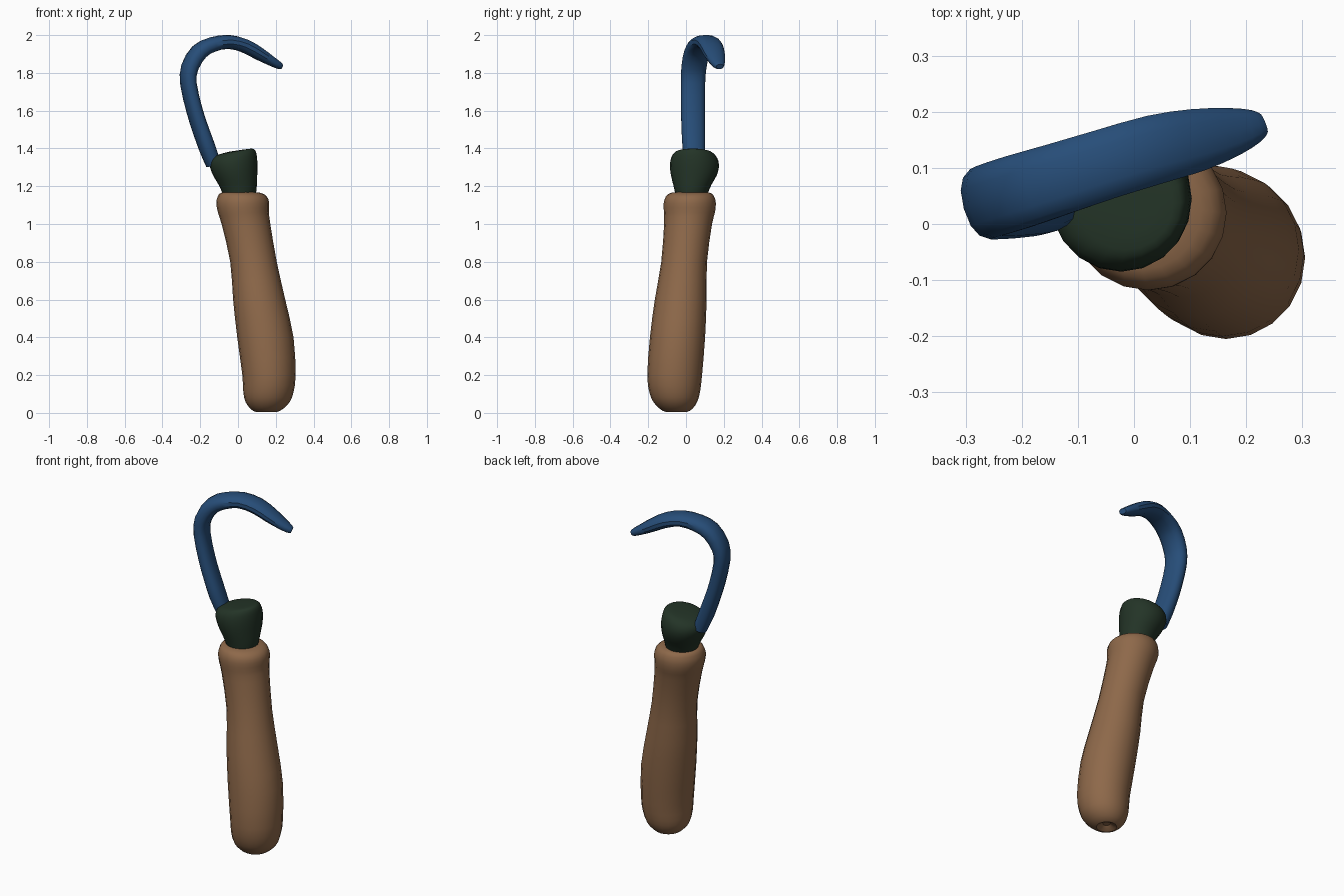
import bpy, math
from mathutils import Vector

if "Cube" in bpy.data.objects:
    bpy.data.objects.remove(bpy.data.objects["Cube"])


def material(name, rgb):
    m = bpy.data.materials.new(name)
    m.diffuse_color = (*rgb, 1)
    m.use_nodes = True
    m.node_tree.nodes["Principled BSDF"].inputs["Base Color"].default_value = m.diffuse_color
    return m


wood = material("brown wood", (0.27, 0.14, 0.068))
dark = material("dark green", (0.017, 0.034, 0.02))
blue = material("blue metal", (0.02, 0.075, 0.19))


def smooth_rows(rows, steps):
    """Catmull-Rom interpolation of every column."""
    out = []
    n = len(rows)
    for i in range(n - 1):
        p = [rows[max(i - 1, 0)], rows[i], rows[i + 1], rows[min(i + 2, n - 1)]]
        for s in range(steps):
            t = s / steps
            out.append([0.5 * (2 * b + (c - a) * t + (2 * a - 5 * b + 4 * c - d) * t * t
                               + (3 * b - a - 3 * c + d) * t ** 3) for a, b, c, d in zip(*p)])
    out.append(list(rows[-1]))
    return out


def loft(name, rings, mat):
    """Skin a list of closed rings and cap both ends."""
    n = len(rings[0])
    verts = [v for r in rings for v in r]
    faces = [(k * n + i, k * n + (i + 1) % n, (k + 1) * n + (i + 1) % n, (k + 1) * n + i)
             for k in range(len(rings) - 1) for i in range(n)]
    faces.append(tuple(reversed(range(n))))
    faces.append(tuple(range(len(verts) - n, len(verts))))
    me = bpy.data.meshes.new(name)
    me.from_pydata(verts, [], faces)
    me.materials.append(mat)
    ob = bpy.data.objects.new(name, me)
    bpy.context.collection.objects.link(ob)
    bpy.ops.object.select_all(action='DESELECT')
    ob.select_set(True)
    bpy.context.view_layer.objects.active = ob
    bpy.ops.object.mode_set(mode='EDIT')
    bpy.ops.mesh.select_all(action='SELECT')
    bpy.ops.mesh.normals_make_consistent(inside=False)
    bpy.ops.object.mode_set(mode='OBJECT')
    bpy.ops.object.shade_smooth_by_angle(angle=math.radians(35))
    return ob


def flat_rings(rows, sides=20):
    """Rows are x, y, z, rx, ry, slope of the ring along x."""
    return [[(x + rx * math.cos(a), y + ry * math.sin(a), z + slope * rx * math.cos(a))
             for a in (2 * math.pi * i / sides for i in range(sides))]
            for x, y, z, rx, ry, slope in rows]


# Wooden handle: leaning, bulging near the bottom, with a rounded top rim
handle = [
    (.15, -.05, .025, .02, .02, 0), (.15, -.05, .005, .055, .055, 0),
    (.153, -.053, .025, .09, .09, 0), (.157, -.057, .06, .118, .117, 0),
    (.161, -.06, .11, .133, .134, 0), (.164, -.06, .2, .141, .145, 0),
    (.145, -.045, .4, .149, .146, 0), (.112, -.028, .6, .138, .137, 0),
    (.082, -.010, .8, .123, .121, 0), (.042, .011, 1.0, .129, .127, 0),
    (.029, .018, 1.06, .135, .135, 0), (.025, .02, 1.11, .14, .138, 0),
    (.023, .021, 1.145, .13, .128, 0), (.015, .024, 1.165, .105, .105, 0),
    (.01, .025, 1.17, .05, .05, 0)]
loft("handle", flat_rings(smooth_rows(handle, 2)), wood)

# Collar between handle and hook
collar = [
    (.01, .026, 1.14, .08, .08, 0), (.005, .03, 1.175, .092, .09, 0),
    (-.002, .034, 1.21, .102, .102, 0), (-.015, .042, 1.26, .117, .122, .02),
    (-.023, .045, 1.31, .126, .13, .05), (-.024, .043, 1.35, .123, .122, .12),
    (-.02, .04, 1.373, .11, .105, .17), (-.015, .036, 1.384, .085, .082, .18),
    (-.012, .035, 1.388, .03, .03, .15)]
loft("collar", flat_rings(smooth_rows(collar, 2)), dark)

# Curved hook: x, y, z, half thickness in the bend plane, half width across it
path = smooth_rows([
    (-.13, .05, 1.315, .038, .05), (-.162, .042, 1.4, .042, .06),
    (-.198, .039, 1.5, .041, .063), (-.23, .037, 1.6, .04, .064),
    (-.262, .037, 1.74, .04, .065), (-.255, .042, 1.83, .043, .067),
    (-.205, .058, 1.912, .044, .068), (-.135, .08, 1.95, .04, .066),
    (-.05, .107, 1.964, .037, .064), (.035, .132, 1.943, .037, .063),
    (.11, .149, 1.902, .034, .057), (.175, .164, 1.863, .026, .044),
    (.215, .174, 1.84, .02, .03), (.229, .179, 1.833, .014, .02)], 2)
side = Vector((-.27, .963, 0)).normalized()
rings = []
for k, (x, y, z, h, w) in enumerate(path):
    a, b = path[max(k - 1, 0)], path[min(k + 1, len(path) - 1)]
    tangent = (Vector(b[:3]) - Vector(a[:3])).normalized()
    v = (side - tangent * side.dot(tangent)).normalized()
    u = v.cross(tangent)
    ring = []
    for i in range(14):
        t = 2 * math.pi * i / 14
        c, s = math.cos(t), math.sin(t)
        cu = math.copysign(abs(c) ** .85, c)
        sv = math.copysign(abs(s) ** .85, s)
        ring.append(Vector((x, y, z)) + u * h * cu + v * w * sv)
    rings.append(ring)
loft("hook", rings, blue)
